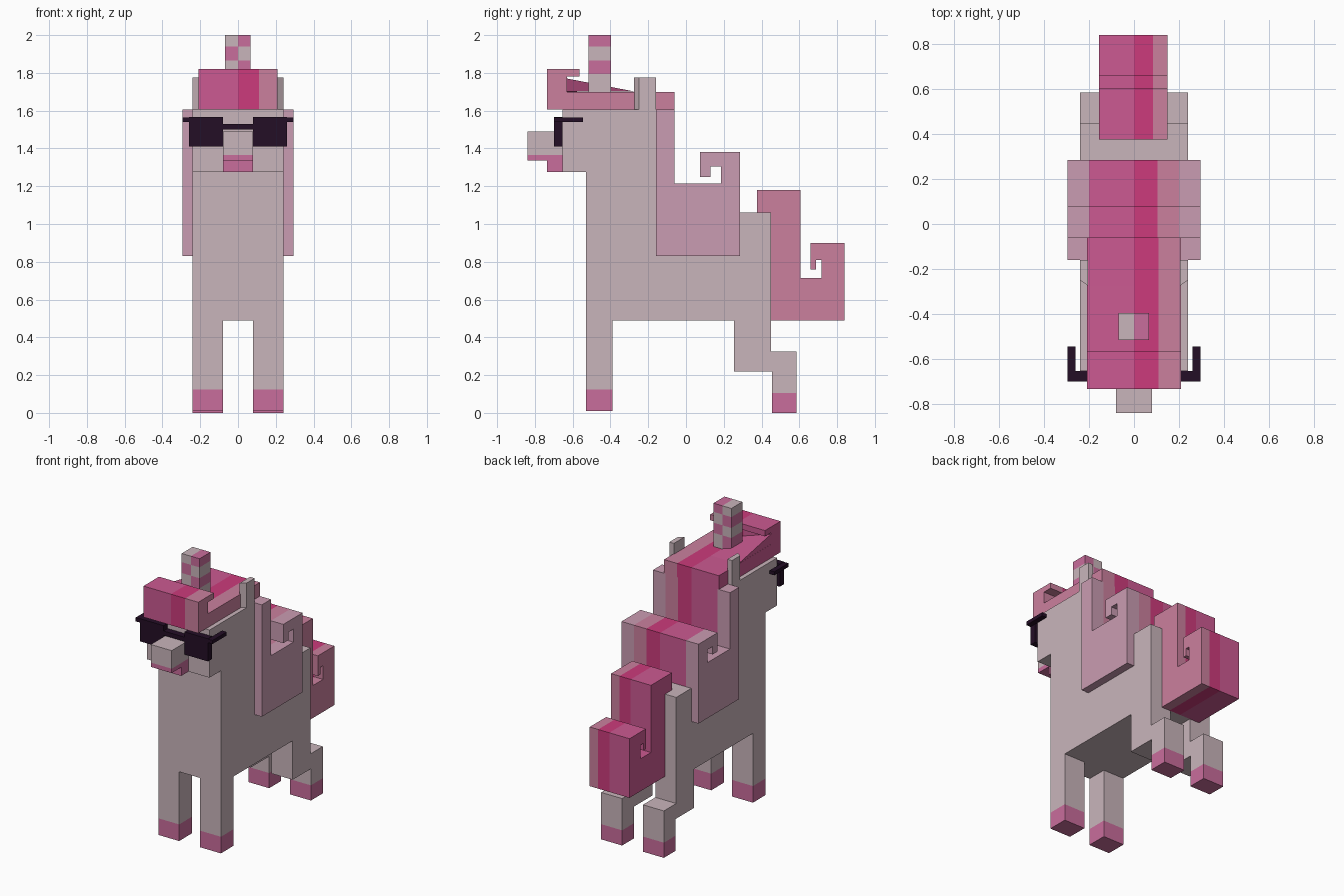
import bpy, bmesh

cube = bpy.data.objects.get("Cube")
if cube:
    bpy.data.objects.remove(cube, do_unlink=True)


def material(name, *rgb):
    lin = [((c / 255 + 0.055) / 1.055) ** 2.4 for c in rgb] + [1]
    m = bpy.data.materials.new(name)
    m.use_nodes = True
    m.diffuse_color = lin
    bsdf = next(n for n in m.node_tree.nodes if n.type == 'BSDF_PRINCIPLED')
    bsdf.inputs["Base Color"].default_value = lin
    return m


COAT = material("coat_grey", 201, 181, 187)
HOOF = material("hoof_pink", 201, 109, 156)
MID = material("hair_pink", 204, 90, 146)
HOT = material("hair_hot_pink", 204, 59, 124)
LIGHT = material("hair_light_pink", 203, 128, 158)
PALE = material("hair_pale_pink", 202, 156, 178)
BLACK = material("glasses_black", 36, 14, 38)


def prism(name, profile, xs, mats):
    """Extrude a (y, z) profile along x; each slice between xs has its own colour."""
    me = bpy.data.meshes.new(name)
    bm = bmesh.new()
    for m in dict.fromkeys(mats):
        me.materials.append(m)
    slots = list(dict.fromkeys(mats))
    rings = [[bm.verts.new((x, y, z)) for y, z in profile] for x in xs]
    n = len(profile)
    for a, b, m in zip(rings, rings[1:], mats):
        for i in range(n):
            j = (i + 1) % n
            bm.faces.new((a[i], a[j], b[j], b[i])).material_index = slots.index(m)
    bm.faces.new(rings[0]).material_index = slots.index(mats[0])
    bm.faces.new(rings[-1]).material_index = slots.index(mats[-1])
    bmesh.ops.recalc_face_normals(bm, faces=bm.faces)
    bm.to_mesh(me)
    bm.free()
    ob = bpy.data.objects.new(name, me)
    bpy.context.collection.objects.link(ob)
    return ob


def rect(y0, y1, z0, z1):
    return [(y0, z0), (y1, z0), (y1, z1), (y0, z1)]


def box(name, x0, x1, y0, y1, z0, z1, mat):
    return prism(name, rect(y0, y1, z0, z1), (x0, x1), [mat])


# Torso, neck and head in one profile
prism("body", [(-.53, .49), (-.53, 1.275), (-.655, 1.275), (-.655, 1.605), (-.16, 1.605),
               (-.16, .83), (.285, .83), (.285, 1.06), (.45, 1.06), (.45, .49)],
      (-.24, .24), [COAT])

# Legs, hooves, ears and glasses arms on both sides
HIND = [(.255, .49), (.255, .22), (.455, .22), (.455, .105), (.585, .105),
        (.585, .325), (.45, .325), (.45, .49)]
for side, s in (("left", 1), ("right", -1)):
    a, b = sorted((s * .08, s * .24))
    box(side + "_front_leg", a, b, -.53, -.39, .125, .49, COAT)
    box(side + "_front_hoof", a, b, -.53, -.39, .01, .125, HOOF)
    prism(side + "_hind_leg", HIND, (a, b), [COAT])
    box(side + "_hind_hoof", a, b, .455, .585, 0, .105, HOOF)
    e0, e1 = sorted((s * .205, s * .24))
    ear = box(side + "_ear", e0, e1, -.275, -.16, 1.6, 1.775, COAT)
    for v in ear.data.vertices:  # taper the ear's front outer edge
        if abs(v.co.x) > .22 and v.co.y < -.2:
            v.co.y = -.25
    g0, g1 = sorted((s * .26, s * .295))
    box(side + "_glasses_arm", g0, g1, -.70, -.545, 1.54, 1.565, BLACK)
    l0, l1 = sorted((s * .08, s * .26))
    box(side + "_lens", l0, l1, -.70, -.655, 1.41, 1.567, BLACK)
box("glasses_bridge", -.08, .08, -.70, -.655, 1.50, 1.53, BLACK)

# Muzzle with pink mouth and jaw
box("muzzle", -.08, .08, -.84, -.655, 1.365, 1.49, COAT)
prism("mouth", [(-.84, 1.365), (-.84, 1.335), (-.735, 1.335), (-.735, 1.275),
                (-.655, 1.275), (-.655, 1.365)], (-.08, .08), [HOOF])

# Striped forelock curling over the brow
prism("forelock", [(-.06, 1.605), (-.735, 1.605), (-.735, 1.82), (-.565, 1.82), (-.565, 1.78),
                   (-.63, 1.78), (-.63, 1.70), (-.06, 1.70)],
      (-.21, 0, .11, .21), [MID, HOT, LIGHT])

# Slanted lock inside the curl
lock = prism("forelock_lock", [(-.63, 1.70), (-.63, 1.77), (-.275, 1.701)], (-.21, 0), [MID])
for v in lock.data.vertices:
    if v.co.x > -.1 and v.co.z > 1.7:
        v.co.z = 1.702

# Mane down the neck with a curl at the end
prism("mane", [(-.16, .83), (.285, .83), (.285, 1.38), (.075, 1.38), (.075, 1.25), (.13, 1.25),
               (.13, 1.305), (.185, 1.305), (.185, 1.215), (-.06, 1.215), (-.06, 1.605),
               (-.16, 1.605)],
      (-.295, -.2, 0, .105, .2, .295), [PALE, MID, HOT, LIGHT, PALE])

# Curled tail
prism("tail", [(.375, 1.06), (.375, 1.18), (.605, 1.18), (.605, .715), (.717, .715), (.717, .81),
               (.687, .81), (.687, .76), (.66, .76), (.66, .9), (.84, .9), (.84, .49),
               (.45, .49), (.45, 1.06)],
      (-.155, 0, .085, .15), [MID, HOT, LIGHT])

# Checkered horn
levels = (1.70, 1.795, 1.865, 1.94, 2.0)
for i, (lo, hi) in enumerate(zip(levels, levels[1:])):
    pair = [COAT, HOOF] if i % 2 else [HOOF, COAT]
    prism(f"horn_band_{i + 1}", rect(-.517, -.397, lo, hi), (-.07, 0, .067), pair)
